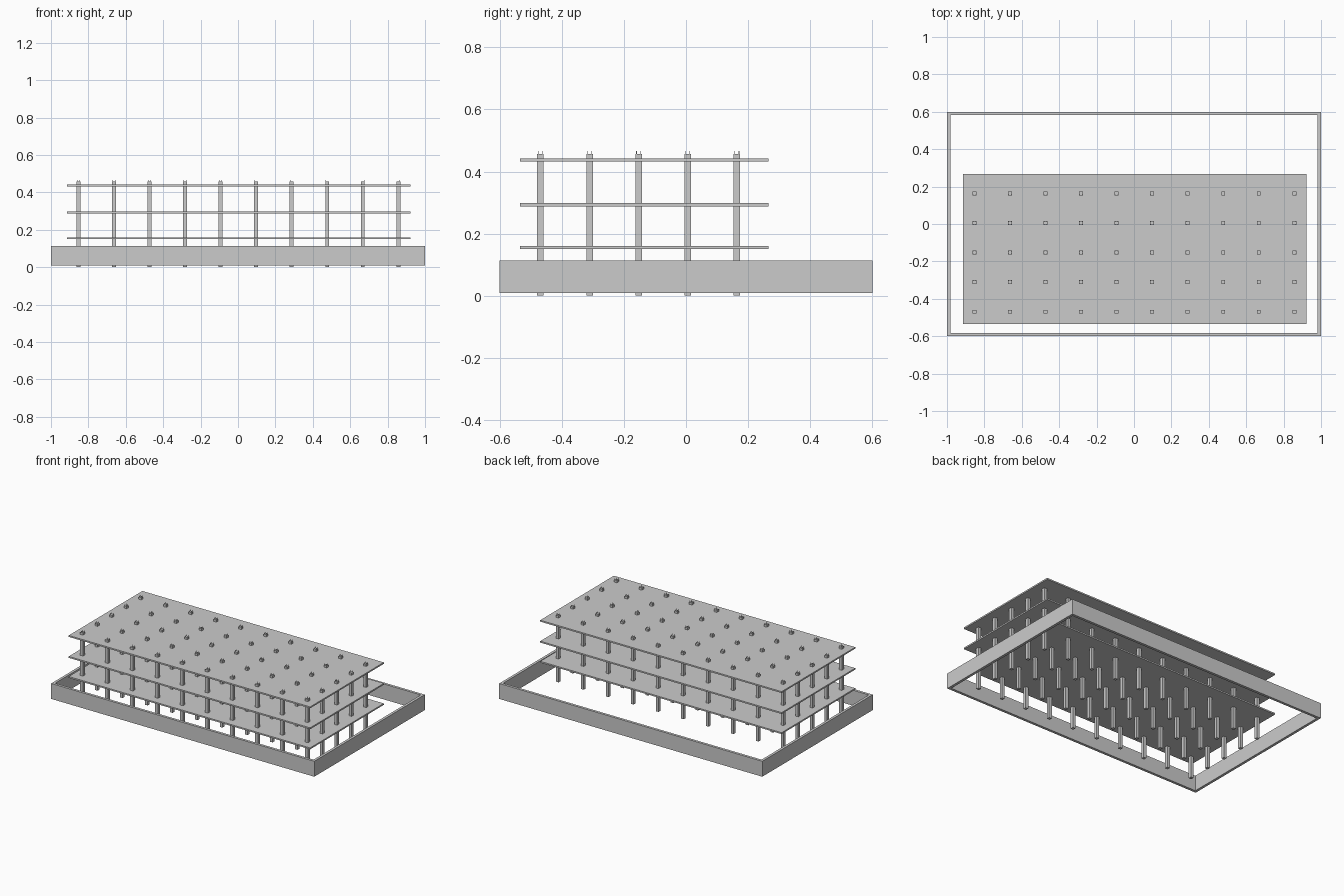
import bpy
import bmesh
from mathutils import Matrix, Vector

if "Cube" in bpy.data.objects:
    bpy.data.objects.remove(bpy.data.objects["Cube"], do_unlink=True)

grey = bpy.data.materials.new("concrete grey")
colour = (0.6, 0.6, 0.6, 1)
grey.diffuse_color = colour
grey.use_nodes = True
grey.node_tree.nodes["Principled BSDF"].inputs["Base Color"].default_value = colour


def add_box(bm, low, high):
    """Add a box between two opposite corners."""
    low, high = Vector(low), Vector(high)
    matrix = Matrix.Translation((low + high) / 2) @ Matrix.Diagonal((*(high - low), 1))
    bmesh.ops.create_cube(bm, size=1, matrix=matrix)


def finish(name, bm):
    mesh = bpy.data.meshes.new(name)
    bm.to_mesh(mesh)
    bm.free()
    mesh.materials.append(grey)
    obj = bpy.data.objects.new(name, mesh)
    bpy.context.collection.objects.link(obj)
    return obj


# Perimeter wall: an open rectangular ring with mitred corners
bm = bmesh.new()
wall_bottom, wall_top, thick = 0.008, 0.114, 0.018
rings = []
for inset, z in ((0, wall_bottom), (0, wall_top), (thick, wall_top), (thick, wall_bottom)):
    x, y = 1 - inset, 0.6 - inset
    rings.append([bm.verts.new((sx * x, sy * y, z))
                  for sx, sy in ((-1, -1), (1, -1), (1, 1), (-1, 1))])
for i in range(4):
    a, b = rings[i], rings[(i + 1) % 4]
    for j in range(4):
        k = (j + 1) % 4
        bm.faces.new((a[j], a[k], b[k], b[j]))
bmesh.ops.recalc_face_normals(bm, faces=bm.faces)
finish("perimeter_wall", bm)

# Three floor slabs
for name, top in (("lower", 0.160), ("middle", 0.298), ("upper", 0.442)):
    bm = bmesh.new()
    add_box(bm, (-0.913, -0.534, top - 0.010), (0.922, 0.266, top))
    finish(name + "_slab", bm)

# Grid of square columns, each with four thin bars standing out of its top
columns, bars = bmesh.new(), bmesh.new()
half, bar_half, bar_offset = 0.0105, 0.001, 0.007
for i in range(10):
    for j in range(5):
        x, y = -0.853 + 0.19 * i, -0.469 + 0.1582 * j
        add_box(columns, (x - half, y - half, 0), (x + half, y + half, 0.457))
        for sx in (-1, 1):
            for sy in (-1, 1):
                bx, by = x + sx * bar_offset, y + sy * bar_offset
                add_box(bars, (bx - bar_half, by - bar_half, 0.45),
                        (bx + bar_half, by + bar_half, 0.466))
finish("columns", columns)
finish("column_bars", bars)
